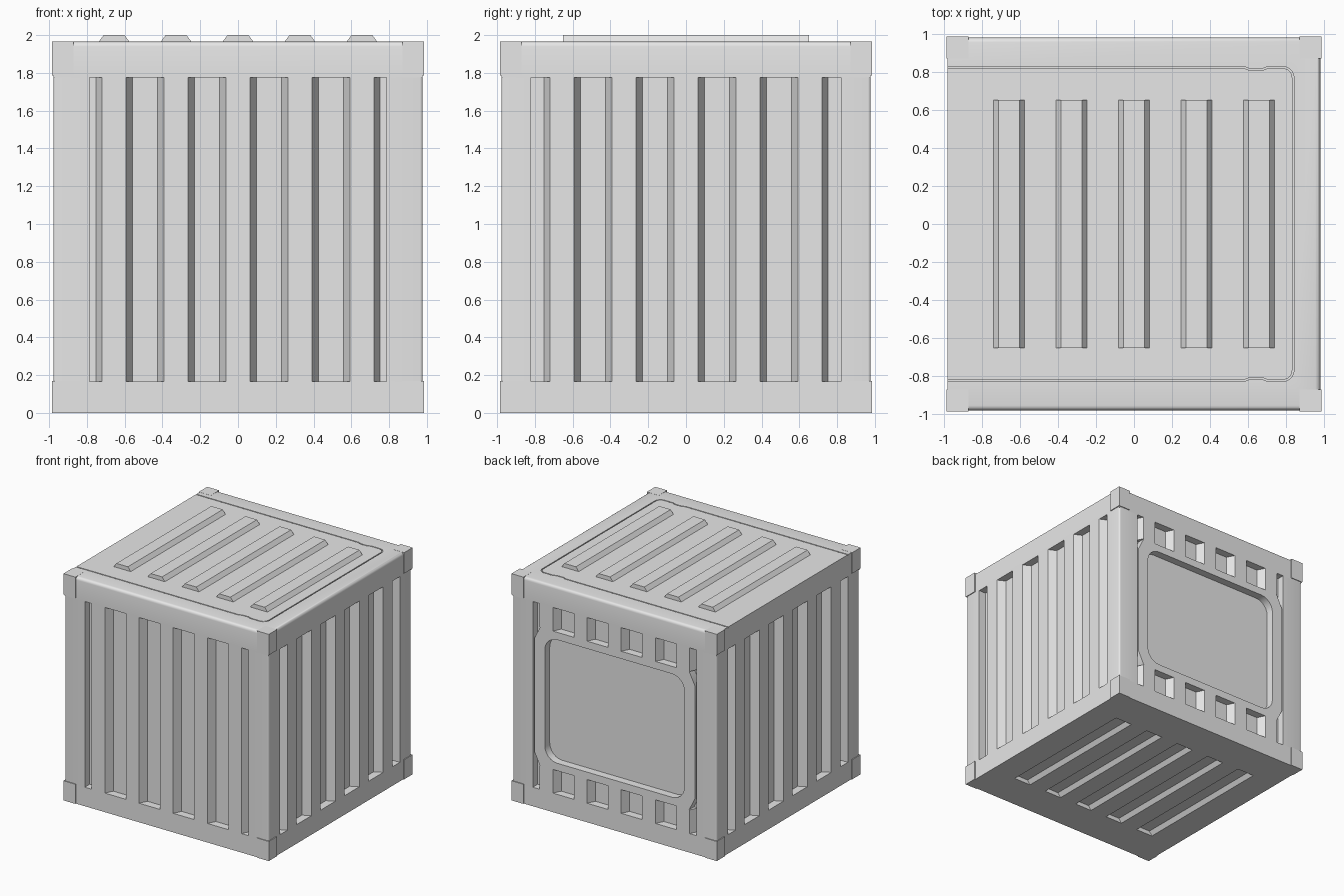
import bpy
import bmesh
from math import cos, sin, pi
from mathutils import Matrix, Vector

cube = bpy.data.objects.get("Cube")
if cube:
    bpy.data.objects.remove(cube, do_unlink=True)

grey = bpy.data.materials.new("plain grey")
grey.use_nodes = True
grey.diffuse_color = (0.8, 0.8, 0.8, 1)
grey.node_tree.nodes["Principled BSDF"].inputs["Base Color"].default_value = (0.8, 0.8, 0.8, 1)

OUT = 0.978            # outer face of rails, posts and ribs
CORE = 0.91            # recessed wall plane
LOW, HIGH = 0.165, 1.775   # wall opening height
TOP = 1.965
PITCH = 0.328
RIBS = [i * PITCH for i in range(-2, 3)]


def finish(name, bm):
    bmesh.ops.recalc_face_normals(bm, faces=bm.faces)
    mesh = bpy.data.meshes.new(name)
    bm.to_mesh(mesh)
    bm.free()
    mesh.materials.append(grey)
    obj = bpy.data.objects.new(name, mesh)
    bpy.context.collection.objects.link(obj)
    return obj


def prism(name, points, lo, hi, along="z", turn=0.0):
    """Extrude a 2D outline along z or y, then turn it about z."""
    bm = bmesh.new()
    place = (lambda a, b: (a, b, lo)) if along == "z" else (lambda a, b: (a, lo, b))
    face = bm.faces.new([bm.verts.new(place(a, b)) for a, b in points])
    grown = bmesh.ops.extrude_face_region(bm, geom=[face])["geom"]
    step = Vector((0, 0, hi - lo)) if along == "z" else Vector((0, hi - lo, 0))
    bmesh.ops.translate(bm, verts=[v for v in grown if isinstance(v, bmesh.types.BMVert)], vec=step)
    bmesh.ops.rotate(bm, verts=bm.verts, matrix=Matrix.Rotation(turn, 3, "Z"))
    return finish(name, bm)


def rect(x0, x1, y0, y1):
    return [(x0, y0), (x1, y0), (x1, y1), (x0, y1)]


def arc(cx, cy, r, start, steps=6):
    return [(cx + r * cos(start + pi / 2 * i / steps),
             cy + r * sin(start + pi / 2 * i / steps)) for i in range(steps + 1)]


def cut(target, cutter):
    cutter.hide_render = True
    mod = target.modifiers.new("cut", "BOOLEAN")
    mod.operation = "DIFFERENCE"
    mod.solver = "EXACT"
    mod.object = cutter
    bpy.context.view_layer.objects.active = target
    bpy.ops.object.modifier_apply(modifier=mod.name)
    bpy.data.objects.remove(cutter, do_unlink=True)


def smooth(obj):
    bpy.ops.object.select_all(action="DESELECT")
    obj.select_set(True)
    bpy.context.view_layer.objects.active = obj
    bpy.ops.object.shade_smooth_by_angle(angle=0.6)


def trapezoid(x, wide, narrow, base, tip):
    return [(x - wide, base), (x + wide, base), (x + narrow, tip), (x - narrow, tip)]


# Inner walls
prism("inner_walls", rect(-CORE, CORE, -CORE, CORE), LOW - 0.04, HIGH + 0.04)

# Base frame with stacking slots underneath
base = prism("base_frame", rect(-OUT, OUT, -OUT, OUT), 0, LOW)
for x in RIBS:
    cut(base, prism("slot_cutter", trapezoid(x, 0.083, 0.055, -0.001, 0.036), -0.65, 0.65, "y"))

# Top frame with rounded front, back and one side edge
bm = bmesh.new()
bmesh.ops.create_cube(bm, size=1)
bmesh.ops.scale(bm, verts=bm.verts, vec=(2 * OUT, 2 * OUT, TOP - HIGH))
bmesh.ops.translate(bm, verts=bm.verts, vec=(0, 0, (TOP + HIGH) / 2))
rim = [e for e in bm.edges
       if all(v.co.z > TOP - 0.01 for v in e.verts)
       and not all(v.co.x < 0 for v in e.verts)]
bmesh.ops.bevel(bm, geom=rim, offset=0.025, segments=4, profile=0.5, affect="EDGES")
lid = finish("top_frame", bm)


# Fine seam around the lid, open at one side
def seam(inset):
    y = 0.826 - inset
    half = [(-1.1, y), (0.58, y), (0.61, y - 0.012), (0.67, y - 0.012), (0.70, y)]
    half += arc(0.782, 0.768, 0.058 - inset, pi / 2, 6)[:1]
    corner = arc(0.782, 0.768, 0.058 - inset, 0)[::-1]
    half += corner[1:]
    return half + [(a, -b) for a, b in reversed(half)]


cut(lid, prism("seam_cutter", seam(0) + seam(0.009)[::-1], TOP - 0.008, TOP + 0.02))
smooth(lid)

# Raised stacking ribs on the lid
for x in RIBS:
    prism("lid_rib", trapezoid(x, 0.083, 0.055, TOP - 0.002, 2.0), -0.65, 0.65, "y")

# Corner posts and corner blocks
for sx in (-1, 1):
    for sy in (-1, 1):
        outline = [(0.785, 0.82), (OUT, 0.82)] + arc(OUT - 0.015, OUT - 0.015, 0.015, 0, 4) + [(0.785, OUT)]
        post = prism("corner_post", [(sx * a, sy * b) for a, b in outline], LOW, HIGH)
        smooth(post)
        block = [(sx * a, sy * b) for a, b in rect(0.87, 0.985, 0.87, 0.985)]
        prism("lower_corner_block", block, 0, LOW + 0.005)
        prism("upper_corner_block", block, HIGH + 0.01, TOP + 0.001)

# Corrugated walls: full height on three sides, split around the back panel
PANEL_LOW, PANEL_HIGH = 0.37, 1.57
for side, turn in (("back", 0), ("left", -pi / 2), ("front", pi), ("right", pi / 2)):
    spans = [(LOW, PANEL_LOW), (PANEL_HIGH, HIGH)] if side == "back" else [(LOW, HIGH)]
    for x in RIBS:
        for lo, hi in spans:
            prism(side + "_wall_rib", trapezoid(x, 0.098, 0.063, CORE - 0.002, OUT), lo, hi, "z", turn)

# Back panel with chamfered corners and a rounded recess
mid = (PANEL_LOW + PANEL_HIGH) / 2
half = (PANEL_HIGH - PANEL_LOW) / 2
quarter = [(0.77, half - 0.11), (0.715, half)]
right = [(a, -b) for a, b in reversed(quarter)] + quarter
outline = right + [(-a, -b) for a, b in right]
panel = prism("back_panel", [(a, mid + b) for a, b in outline], CORE - 0.002, OUT, "y")
opening = []
for i, (sx, sz) in enumerate(((1, 1), (-1, 1), (-1, -1), (1, -1))):
    opening += arc(sx * 0.55, mid + sz * 0.415, 0.12, i * pi / 2)
cut(panel, prism("opening_cutter", opening, CORE - 0.05, OUT + 0.05, "y"))
smooth(panel)
